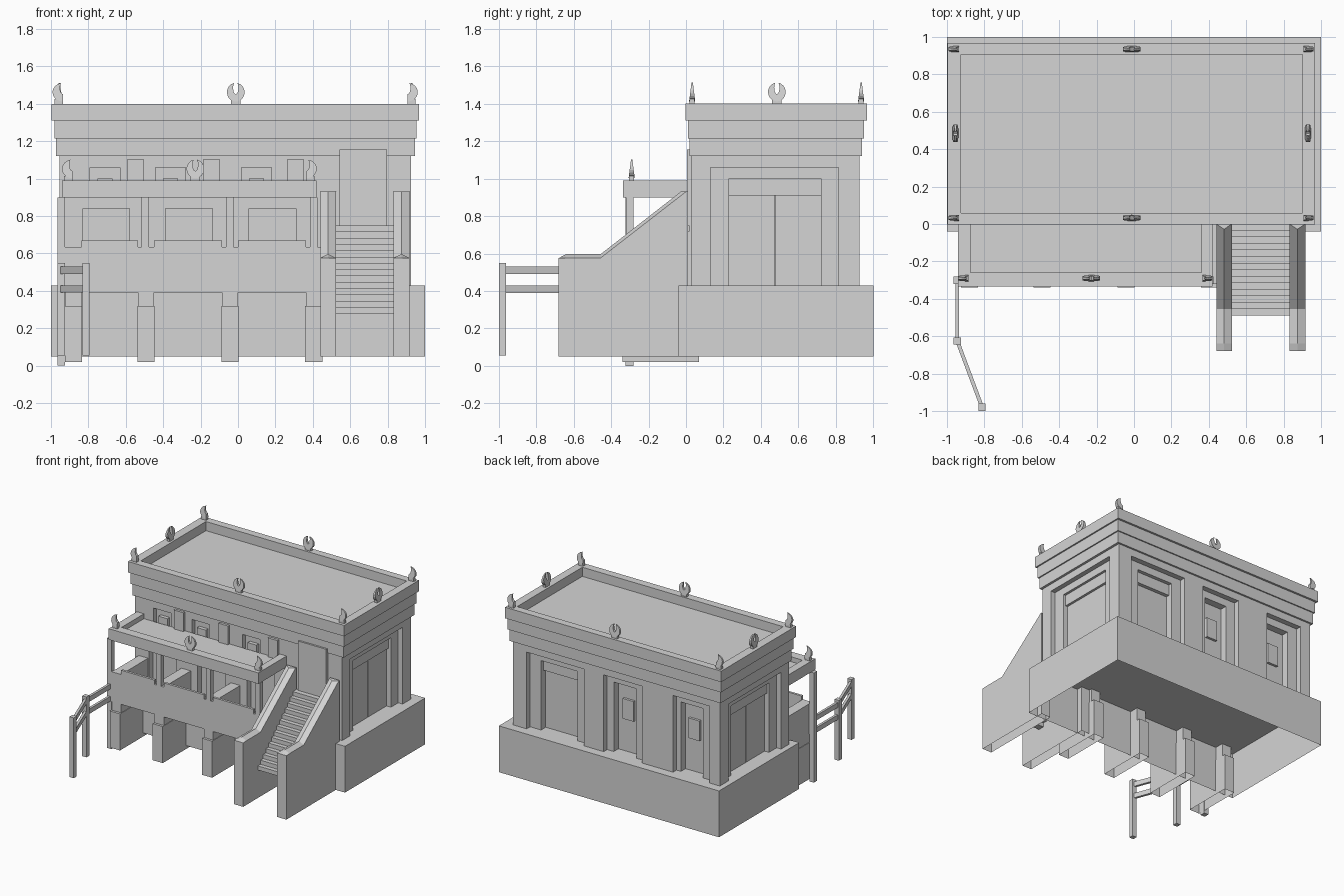
import bpy, bmesh, math

cube = bpy.data.objects.get("Cube")
if cube:
    bpy.data.objects.remove(cube, do_unlink=True)

stone = bpy.data.materials.new("pale_grey_stone")
stone.use_nodes = True
stone.diffuse_color = (0.66, 0.66, 0.66, 1)
stone.node_tree.nodes["Principled BSDF"].inputs["Base Color"].default_value = (0.66, 0.66, 0.66, 1)


def finish(name, bm, hollow=False):
    bmesh.ops.recalc_face_normals(bm, faces=bm.faces)
    if hollow:  # leave the underside open
        low = min(v.co.z for v in bm.verts) + 0.001
        under = [f for f in bm.faces if all(v.co.z < low for v in f.verts)]
        bmesh.ops.delete(bm, geom=under, context='FACES')
    mesh = bpy.data.meshes.new(name)
    bm.to_mesh(mesh)
    bm.free()
    mesh.materials.append(stone)
    obj = bpy.data.objects.new(name, mesh)
    bpy.context.collection.objects.link(obj)
    return obj


def box(name, x, y, z, hollow=False):
    bm = bmesh.new()
    bmesh.ops.create_cube(bm, size=1)
    for v in bm.verts:
        for i, (lo, hi) in enumerate((x, y, z)):
            v.co[i] = lo if v.co[i] < 0 else hi
    return finish(name, bm, hollow)


def cut(obj, *ranges):
    cutter = box("cutter", *ranges)
    cutter.hide_render = True
    mod = obj.modifiers.new("cut", 'BOOLEAN')
    mod.object, mod.operation, mod.solver = cutter, 'DIFFERENCE', 'EXACT'
    bpy.context.view_layer.objects.active = obj
    bpy.ops.object.modifier_apply(modifier=mod.name)
    bpy.data.objects.remove(cutter, do_unlink=True)


def loft(name, loops, hollow=False):
    """Skin matching closed loops and cap both ends."""
    bm = bmesh.new()
    rings = [[bm.verts.new(p) for p in loop] for loop in loops]
    n = len(rings[0])
    for a, b in zip(rings, rings[1:]):
        for i in range(n):
            j = (i + 1) % n
            bm.faces.new((a[i], a[j], b[j], b[i]))
    bm.faces.new(rings[0])
    bm.faces.new(rings[-1])
    return finish(name, bm, hollow)


def bar(name, a, b, z, w=0.01):
    """Rail between two plan points."""
    dx, dy = b[0] - a[0], b[1] - a[1]
    s = w / math.hypot(dx, dy)
    plan = [(p[0] - k * dy * s, p[1] + k * dx * s)
            for p, k in ((a, 1), (b, 1), (b, -1), (a, -1))]
    return loft(name, [[(px, py, h) for px, py in plan] for h in z])


# Horned roof ornaments, built from one half and mirrored
def horn(name, x, y, z, side, along_y=False, size=1.0):
    pts = []
    for i in range(11):
        t = math.radians(105 + 16.5 * i)
        pts.append((0.047 * math.cos(t), 0.062 + 0.05 * math.sin(t)))
    for i in range(9):
        t = math.radians(270 - 18 * i)
        pts.append((0.014 * math.cos(t), 0.085 + 0.034 * math.sin(t)))
    loops = []
    for k in (-1, 1):
        loop = []
        for u, h in pts:
            u, v = -u * side * size, k * 0.018 * (1 - h / 0.14)
            loop.append((x + v, y + u, z + h) if along_y else (x + u, y + v, z + h))
        loops.append(loop)
    loft(name, loops)


def crest(x, y, z, along_y=False):
    for side in (-1, 1):
        horn("roof_horn", x, y, z, side, along_y)
    a, b = (0.012, 0.026) if along_y else (0.026, 0.012)
    box("horn_foot", (x - a, x + a), (y - b, y + b), (z, z + 0.02))


def corner_crest(x, y, z, side):
    horn("corner_horn", x, y, z, side, size=1.2)
    box("corner_horn_foot", sorted((x, x + side * 0.045)), (y - 0.013, y + 0.013), (z, z + 0.025))


# Hollow plinth and main hall
box("plinth", (-1, 1), (-0.04, 1), (0.05, 0.43), hollow=True)
hall = box("hall_walls", (-0.955, 0.925), (0.03, 0.925), (0.43, 1.12))

# Double doors in both end walls, in stepped recesses
for wall, s in ((0.925, 1), (-0.955, -1)):
    def depth(a, b):
        return sorted((wall - s * a, wall - s * b))
    cut(hall, depth(-0.1, 0.04), (0.13, 0.815), (0.40, 1.06))
    cut(hall, depth(-0.1, 0.09), (0.23, 0.72), (0.40, 1.0))
    box("door_lintel", depth(0.06, 0.1), (0.23, 0.72), (0.91, 1.0))
    for y in ((0.23, 0.473), (0.477, 0.72)):
        box("door_leaf", depth(0.08, 0.1), y, (0.43, 0.91))

# Rear recesses: one doorway and two windows
for outer, inner in (((0.28, 0.80), (0.37, 0.70)),
                     ((-0.25, 0.10), (-0.165, 0.04)),
                     ((-0.86, -0.53), (-0.77, -0.57))):
    cut(hall, outer, (0.88, 1.1), (0.40, 1.06))
    cut(hall, inner, (0.82, 1.1), (0.40, 1.0))
box("rear_lintel", (0.37, 0.70), (0.81, 0.85), (0.91, 1.0))
for x in (-0.062, -0.66):
    box("rear_window_panel", (x - 0.05, x + 0.05), (0.80, 0.84), (0.70, 0.865))

# Front openings and wall plates behind the balcony
for x in (-0.71, -0.36, 0.10):
    cut(hall, (x - 0.08, x + 0.08), (-0.1, 0.07), (0.92, 1.06))
    box("window_sill", (x - 0.04, x + 0.04), (0.04, 0.08), (0.92, 1.0))
for x in (-0.705, -0.262, 0.185):
    cut(hall, (x - 0.125, x + 0.125), (-0.1, 0.08), (0.40, 0.84))
for x in (-0.547, -0.142, 0.308):
    box("wall_plate", (x - 0.043, x + 0.043), (0.01, 0.04), (0.945, 1.105))
box("entrance_door", (0.542, 0.797), (0.005, 0.05), (0.43, 1.155))

# Stepped cornice and roof parapet
box("cornice_lower", (-0.972, 0.945), (0.02, 0.94), (1.12, 1.215))
box("cornice_middle", (-0.982, 0.955), (0.01, 0.95), (1.215, 1.31))
roof = box("roof_parapet", (-0.997, 0.967), (-0.004, 0.967), (1.31, 1.40))
cut(roof, (-0.925, 0.90), (0.06, 0.905), (1.325, 1.5))
for y in (0.033, 0.935):
    crest(-0.012, y, 1.40)
    corner_crest(-0.935, y, 1.40, -1)
    corner_crest(0.905, y, 1.40, 1)
for x in (-0.955, 0.93):
    crest(x, 0.485, 1.40, True)

# Balcony: ribs rising from the piers, parapet panels between them
ribs = (-0.88, -0.492, -0.043, 0.405)
for x in ribs:
    box("pier", (x - 0.046, x + 0.046), (-0.34, 0.07), (0.02, 0.32), hollow=True)
    box("rib", (x - 0.042, x + 0.042), (-0.32, 0.035), (0.32, 0.635))
for a, b in zip(ribs, ribs[1:]):
    box("balcony_panel", (a + 0.042, b - 0.042), (-0.32, -0.30), (0.39, 0.67))
    box("balcony_floor", (a + 0.042, b - 0.042), (-0.30, -0.04), (0.39, 0.43))
box("balcony_end_panel", (-0.96, -0.922), (-0.32, -0.28), (0.39, 0.635))
for x in (-0.495, -0.045, 0.405):
    box("balcony_post", (x - 0.02, x + 0.02), (-0.32, -0.28), (0.635, 0.90))
box("balcony_corner_post", (-0.965, -0.925), (-0.322, -0.28), (0, 0.90))
canopy = box("balcony_roof", (-0.94, 0.42), (-0.335, 0.03), (0.90, 0.99))
cut(canopy, (-0.875, 0.36), (-0.26, 0.1), (0.95, 1.1))
crest(-0.228, -0.29, 0.99)
corner_crest(-0.885, -0.29, 0.99, -1)
corner_crest(0.365, -0.29, 0.99, 1)

# Staircase between ridged side walls
steps = 14
run, rise = 0.49 / steps, 0.47 / steps
for i in range(steps):
    y = -0.49 + i * run
    top = 0.28 + (i + 1) * rise
    box("stair_step", (0.515, 0.835), (y, y + run * 1.5), (top - rise, top))
for x0, x1 in ((0.44, 0.523), (0.832, 0.916)):
    loops = []
    for x, drop in ((x0, 0.02), ((x0 + x1) / 2, 0), (x1, 0.02)):
        side = [(-0.68, 0.05), (-0.68, 0.575), (-0.64, 0.597 - drop),
                (-0.455, 0.597 - drop), (-0.028 + drop * 1.4, 0.93),
                (0.01, 0.93), (0.01, 0.05)]
        loops.append([(x, y, z) for y, z in side])
    loft("stair_side_wall", loops, hollow=True)

# Fence running forward from the balcony corner
fence = [(-0.945, -0.30), (-0.945, -0.625), (-0.812, -0.98)]
for x, y in fence[1:]:
    box("fence_post", (x - 0.019, x + 0.019), (y - 0.019, y + 0.019), (0.055, 0.55))
for a, b in zip(fence, fence[1:]):
    for z in (0.39, 0.49):
        bar("fence_rail", a, b, (z, z + 0.04))
